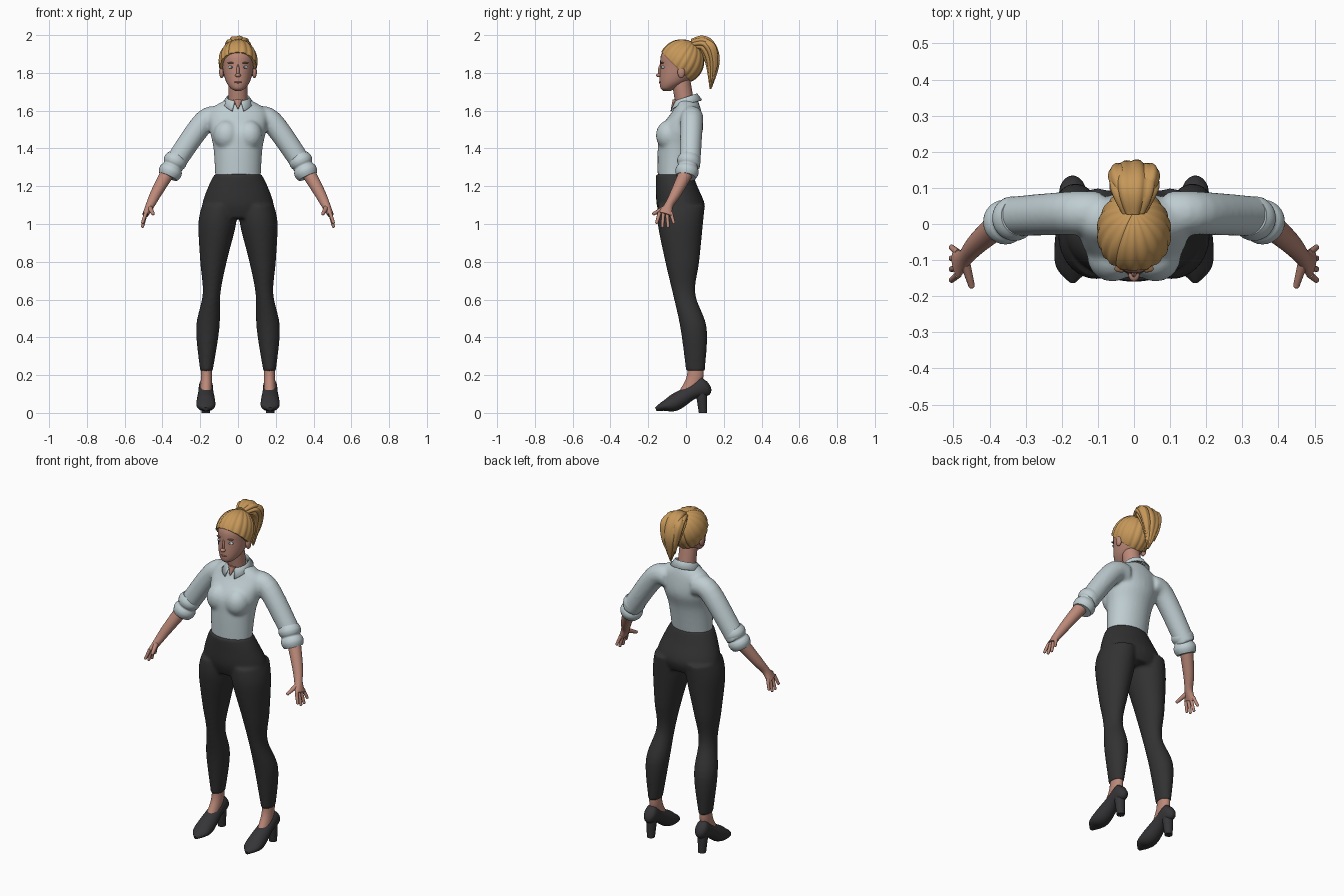
import bpy, bmesh, math
from mathutils import Vector, Matrix

cube = bpy.data.objects.get("Cube")
if cube:
    bpy.data.objects.remove(cube)


def material(name, *rgb):
    mat = bpy.data.materials.new(name)
    mat.use_nodes = True
    mat.diffuse_color = (*rgb, 1)
    mat.node_tree.nodes["Principled BSDF"].inputs["Base Color"].default_value = (*rgb, 1)
    return mat


SKIN = material("skin", .5, .25, .19)
HAIR = material("blonde hair", .56, .31, .1)
SHIRT = material("pale blue cloth", .52, .61, .64)
PANTS = material("charcoal cloth", .032, .032, .033)
SHOE = material("dark leather", .036, .034, .037)
EYE = material("eye white", .62, .66, .72)
IRIS = material("blue iris", .12, .22, .36)
LIP = material("lips", .4, .15, .13)
BROW = material("brow brown", .25, .13, .06)

LEFT, RIGHT = 1, -1
ALONG_X, ALONG_Y, ALONG_Z = Matrix.Identity(3)


# Ring descriptions: centre, half width, half depth
def level(z, front, back, half, x=0):
    return (x, (front + back) / 2, z, half, (back - front) / 2)


def joint(x, y, z, size):
    return (x, y, z, size, size)


def shoe_slice(y, bottom, top, half, x=.17):
    return (x, y, (bottom + top) / 2, half, (top - bottom) / 2)


def spline(points, steps=6):
    """Catmull-Rom interpolation of the ring descriptions."""
    keys = [Vector(point) for point in points]
    keys = [keys[0], *keys, keys[-1]]
    result = []
    for a, b, c, d in zip(keys, keys[1:], keys[2:], keys[3:]):
        start, end = (c - a) / 2, (d - b) / 2
        for i in range(steps):
            t = i / steps
            blend = t * t * (3 - 2 * t)
            result.append(b.lerp(c, blend) + start * t * (1 - t) ** 2 - end * t * t * (1 - t))
    return result + [keys[-1]]


def tube(bm, points, ref=None, side=LEFT, sides=28, groove=0, lobes=9):
    """Smooth loft: level rings, or rings across the path when ref is given."""
    rings = spline(points)
    for ring in rings:
        ring[0] *= side
    loops = []
    for i, ring in enumerate(rings):
        across, depth = ALONG_X, ALONG_Y
        if ref:
            before, after = rings[max(i - 1, 0)], rings[min(i + 1, len(rings) - 1)]
            tangent = (after - before).to_3d().normalized()
            depth = (ref - tangent * ref.dot(tangent)).normalized()
            across = depth.cross(tangent)
        loop = []
        for k in range(sides):
            angle = math.tau * k / sides
            swell = 1 - groove * (1 - abs(math.sin(lobes * angle / 2)))
            offset = across * ring[3] * math.cos(angle) + depth * ring[4] * math.sin(angle)
            loop.append(bm.verts.new(ring.to_3d() + offset * swell))
        loops.append(loop)
    for lower, upper in zip(loops, loops[1:]):
        for k in range(sides):
            bm.faces.new((lower[k - 1], lower[k], upper[k], upper[k - 1]))
    bm.faces.new(loops[0])
    bm.faces.new(loops[-1])


def ball(bm, centre, radii):
    bmesh.ops.create_uvsphere(bm, u_segments=20, v_segments=12, radius=1,
                              matrix=Matrix.Translation(centre) @ Matrix.Diagonal((*radii, 1)))


def finish(bm, name, mat, mirror=False, fuse=False):
    bmesh.ops.recalc_face_normals(bm, faces=bm.faces[:])
    for face in bm.faces:
        face.smooth = True
    mesh = bpy.data.meshes.new(name)
    bm.to_mesh(mesh)
    bm.free()
    mesh.set_sharp_from_angle(angle=math.radians(50))
    mesh.materials.append(mat)
    obj = bpy.data.objects.new(name, mesh)
    bpy.context.collection.objects.link(obj)
    if mirror:
        obj.modifiers.new("mirror", "MIRROR").use_mirror_merge = False
    if fuse:
        remesh = obj.modifiers.new("fuse", "REMESH")
        remesh.mode, remesh.voxel_size, remesh.use_smooth_shade = "VOXEL", .009, True
        soften = obj.modifiers.new("soften", "SMOOTH")
        soften.factor, soften.iterations = .5, 6
    return obj


# Shirt: torso, bust and sleeves fused together
bm = bmesh.new()
tube(bm, [level(z=1.24, front=-.15, back=.03, half=.12),
          level(z=1.4, front=-.15, back=.06, half=.13),
          level(z=1.5, front=-.14, back=.09, half=.15),
          level(z=1.6, front=-.07, back=.08, half=.15),
          level(z=1.66, front=-.05, back=.06, half=.06)])
for side in (LEFT, RIGHT):
    ball(bm, (side * .06, -.09, 1.47), (.07, .07, .08))
    tube(bm, [joint(.09, .03, 1.56, size=.06), joint(.18, .03, 1.54, size=.06),
              joint(.35, .02, 1.3, size=.055)], ref=ALONG_Y, side=side)
finish(bm, "shirt", SHIRT, fuse=True)

# Rolled cuffs: two swelling folds along the sleeve end
bm = bmesh.new()
cuff_top, cuff_end = Vector((.32, .02, 1.36)), Vector((.37, 0, 1.25))
folds = []
for i in range(9):
    t = i / 8
    folds.append(joint(*cuff_top.lerp(cuff_end, t), size=.052 + .01 * abs(math.sin(math.tau * t))))
tube(bm, folds, ref=ALONG_Y)
finish(bm, "sleeve_cuffs", SHIRT, mirror=True)

# Folded collar, open at the front with drooping points
bm = bmesh.new()
rows = []
for degrees in range(-165, 166, 10):
    turn = math.radians(degrees)
    out = Vector((math.sin(turn), math.cos(turn), 0))
    slope = ALONG_Z * .02 * math.cos(turn)
    droop = max(0, abs(turn) - 2) ** 2 * .025
    inner_edge = out * .054 + ALONG_Z * 1.645
    fold = out * .06 + ALONG_Z * 1.668
    outer_edge = out * .083 + ALONG_Z * (1.635 - droop)
    outer_edge.x *= 1 + droop * 20
    rows.append([bm.verts.new(point + slope) for point in (inner_edge, fold, outer_edge)])
for a, b in zip(rows, rows[1:]):
    for k in range(2):
        bm.faces.new((a[k], a[k + 1], b[k + 1], b[k]))
collar = finish(bm, "shirt_collar", SHIRT)
cloth = collar.modifiers.new("thickness", "SOLIDIFY")
cloth.thickness, cloth.offset = .007, 0

# Trousers: hips and legs fused together
bm = bmesh.new()
tube(bm, [level(z=1.265, front=-.16, back=.035, half=.124),
          level(z=1.2, front=-.16, back=.06, half=.157),
          level(z=1.1, front=-.155, back=.1, half=.19),
          level(z=1.03, front=-.13, back=.08, half=.17)])
for side in (LEFT, RIGHT):
    tube(bm, [level(z=1.1, front=-.15, back=.1, half=.09, x=.1),
              level(z=1, front=-.15, back=.09, half=.1, x=.11),
              level(z=.8, front=-.11, back=.07, half=.07, x=.13),
              level(z=.63, front=-.07, back=.05, half=.047, x=.14),
              level(z=.45, front=-.03, back=.11, half=.062, x=.16),
              level(z=.22, front=0, back=.1, half=.033, x=.167)], side=side)
finish(bm, "trousers", PANTS, fuse=True)

# Ankles and insteps
bm = bmesh.new()
tube(bm, [level(z=.27, front=.01, back=.09, half=.03, x=.167),
          level(z=.18, front=0, back=.09, half=.03, x=.167),
          level(z=.08, front=-.06, back=.04, half=.03, x=.17)])
finish(bm, "ankles", SKIN, mirror=True)

# Court shoes with block heels
bm = bmesh.new()
tube(bm, [shoe_slice(y=.12, bottom=.14, top=.17, half=.01),
          shoe_slice(y=.1, bottom=.09, top=.195, half=.035),
          shoe_slice(y=.03, bottom=.07, top=.15, half=.04),
          shoe_slice(y=-.06, bottom=.01, top=.1, half=.05),
          shoe_slice(y=-.12, bottom=.01, top=.06, half=.045),
          shoe_slice(y=-.16, bottom=.01, top=.03, half=.01)], ref=ALONG_Z)
tube(bm, [joint(.17, .09, 0, size=.022), joint(.17, .08, .13, size=.032)])
finish(bm, "heeled_shoes", SHOE, mirror=True)

# Forearms and hands: fingers fan out in a forward plane
bm = bmesh.new()
palm = (.49, -.11, 1.05, .016, .04)
tube(bm, [joint(.35, .02, 1.31, size=.04), joint(.43, -.05, 1.17, size=.03),
          joint(.465, -.09, 1.1, size=.023), palm], ref=ALONG_Y)
for i in range(4):
    fan = i - 1.5
    tip = (.505, -.11 + .03 * fan, .985 + .01 * fan * fan)
    tube(bm, [joint(.487, -.11 + .02 * fan, 1.06, size=.01), joint(*tip, size=.008)],
         ref=ALONG_Y, sides=12)
    ball(bm, tip, [.008] * 3)
thumb_tip = (.45, -.17, 1.055)
tube(bm, [joint(.47, -.1, 1.09, size=.015), joint(*thumb_tip, size=.009)], ref=ALONG_X, sides=12)
ball(bm, thumb_tip, [.009] * 3)
finish(bm, "forearms_and_hands", SKIN, mirror=True)

# Neck with the open neckline
bm = bmesh.new()
tube(bm, [joint(0, 0, 1.6, size=.05), joint(0, -.03, 1.78, size=.05)])
tube(bm, [level(z=1.61, front=-.08, back=-.07, half=.003),
          level(z=1.66, front=-.07, back=-.03, half=.025)])
finish(bm, "neck", SKIN)

# Head with nose and ears
bm = bmesh.new()
tube(bm, [level(z=1.705, front=-.12, back=-.08, half=.015),
          level(z=1.72, front=-.135, back=-.05, half=.04),
          level(z=1.76, front=-.14, back=.02, half=.066),
          level(z=1.83, front=-.137, back=.08, half=.083),
          level(z=1.9, front=-.13, back=.08, half=.086),
          level(z=1.96, front=-.08, back=.04, half=.045)])
ball(bm, (0, -.142, 1.787), (.015, .017, .01))
ball(bm, (0, -.135, 1.81), (.008, .013, .035))
for side in (LEFT, RIGHT):
    ball(bm, (side * .087, -.025, 1.805), (.013, .02, .033))
finish(bm, "head", SKIN)

# Facial features
for name, mat, centre, radii in (("eyes", EYE, (.035, -.12, 1.83), (.017, .011, .008)),
                                 ("irises", IRIS, (.035, -.128, 1.83), (.006, .005, .006)),
                                 ("eyebrows", BROW, (.035, -.124, 1.853), (.02, .01, .004))):
    bm = bmesh.new()
    ball(bm, centre, radii)
    finish(bm, name, mat, mirror=True)
bm = bmesh.new()
ball(bm, (0, -.134, 1.75), (.022, .009, .006))
finish(bm, "mouth", LIP)

# Hair swept back to the crown in grooves, trimmed along a sloping hairline
bm = bmesh.new()
bmesh.ops.create_uvsphere(bm, u_segments=96, v_segments=28, radius=1)
for vert in bm.verts:
    turn = math.atan2(vert.co.y, vert.co.x)
    strand = abs(math.sin(turn * 9 + math.sin(3 * turn) / 2))
    vert.co *= 1 - .05 * (1 - strand) * vert.co.xy.length
bmesh.ops.transform(bm, verts=bm.verts[:], matrix=Matrix.Translation((0, -.023, 1.86))
                    @ Matrix.Diagonal((.104, .12, .118, 1)) @ Matrix.Rotation(-math.pi / 6, 4, "X"))
cut = bmesh.ops.bisect_plane(bm, geom=bm.verts[:] + bm.edges[:] + bm.faces[:], clear_inner=True,
                             plane_co=(0, -.13, 1.91), plane_no=(0, 1, 1))
rim = [item for item in cut["geom_cut"] if isinstance(item, bmesh.types.BMEdge)]
bmesh.ops.holes_fill(bm, edges=rim)
finish(bm, "swept_hair", HAIR)

# Ponytail: grooved main lock and loose side locks
bm = bmesh.new()
tube(bm, [(0, .03, 1.95, .035, .03), (0, .1, 1.95, .07, .045), (0, .14, 1.86, .057, .04),
          joint(.01, .13, 1.715, size=.005)], ref=ALONG_Y + ALONG_Z, sides=54, groove=.14)
for side in (LEFT, RIGHT):
    tube(bm, [joint(.02, .06, 1.965, size=.018), joint(.045, .13, 1.94, size=.027),
              joint(.035, .15, 1.85, size=.02), joint(.025, .14, 1.77, size=.003)],
         ref=ALONG_X, side=side, groove=.12, lobes=6)
finish(bm, "ponytail", HAIR)
